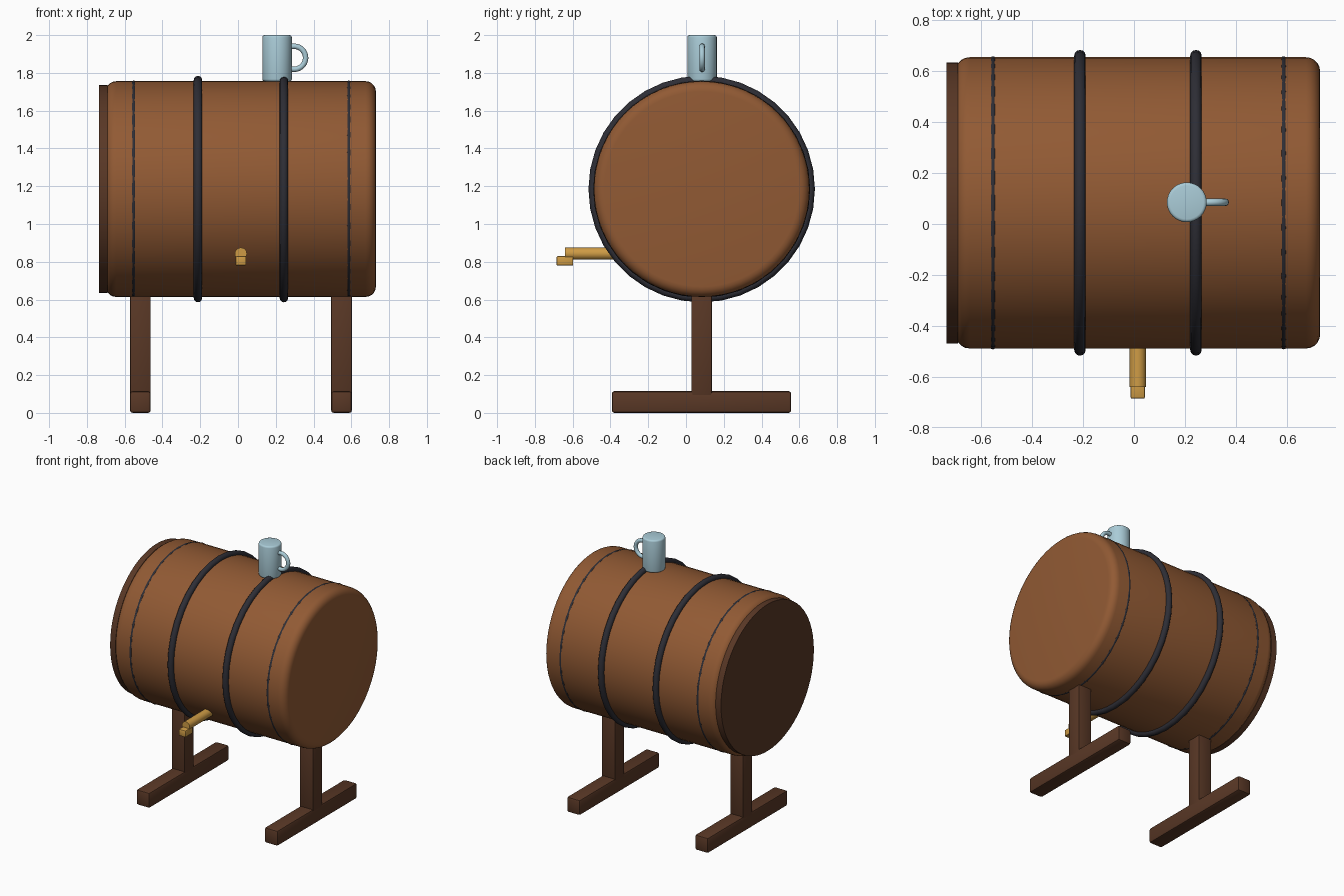
import bpy, math
from mathutils import Vector

if "Cube" in bpy.data.objects:
    bpy.data.objects.remove(bpy.data.objects["Cube"])

AXIS_Y, AXIS_Z = 0.083, 1.185      # barrel axis runs along x


def material(name, rgb):
    m = bpy.data.materials.new(name)
    m.diffuse_color = (*rgb, 1)
    m.use_nodes = True
    m.node_tree.nodes["Principled BSDF"].inputs["Base Color"].default_value = m.diffuse_color
    return m


WOOD = material("warm_wood", (0.285, 0.102, 0.034))
DARK = material("dark_wood", (0.100, 0.039, 0.019))
IRON = material("black_iron", (0.027, 0.027, 0.036))
BRASS = material("brass", (0.62, 0.33, 0.06))
TIN = material("pale_blue_tin", (0.40, 0.60, 0.68))


def finish(name, mat, bevel=0, segments=3, smooth=True):
    ob = bpy.context.object
    ob.name = name
    bpy.ops.object.transform_apply(location=False, rotation=True, scale=True)
    ob.data.materials.append(mat)
    if bevel:
        b = ob.modifiers.new("rounded_edges", 'BEVEL')
        b.width, b.segments = bevel, segments
        b.limit_method, b.angle_limit = 'ANGLE', math.radians(40)
        bpy.ops.object.modifier_apply(modifier=b.name)
    if smooth:
        bpy.ops.object.shade_smooth_by_angle(angle=math.radians(35))
    return ob


def box(name, lo, hi, mat, bevel):
    lo, hi = Vector(lo), Vector(hi)
    bpy.ops.mesh.primitive_cube_add(size=1, location=(lo + hi) / 2)
    bpy.context.object.scale = hi - lo
    return finish(name, mat, bevel, 2)


def cylinder(name, a, b, r, mat, sides, bevel=0, segments=3):
    a, b = Vector(a), Vector(b)
    d = b - a
    bpy.ops.mesh.primitive_cylinder_add(
        vertices=sides, radius=r, depth=d.length, location=(a + b) / 2,
        rotation=d.to_track_quat('Z', 'Y').to_euler())
    return finish(name, mat, bevel, segments)


def ring(name, loc, rot, major, minor, mat, sides, tube=12):
    bpy.ops.mesh.primitive_torus_add(
        major_radius=major, minor_radius=minor, major_segments=sides,
        minor_segments=tube, location=loc, rotation=rot)
    return finish(name, mat)


# Barrel body and back lid
cylinder("barrel", (-0.70, AXIS_Y, AXIS_Z), (0.73, AXIS_Y, AXIS_Z),
         0.571, WOOD, 64, 0.055, 5)
cylinder("barrel_lid", (-0.735, AXIS_Y, AXIS_Z), (-0.69, AXIS_Y, AXIS_Z),
         0.551, DARK, 64)

# Iron hoops: two thick in the middle, two thin near the ends
for i, (x, major, minor) in enumerate([(-0.553, 0.562, 0.0125), (-0.212, 0.577, 0.0225),
                                       (0.243, 0.577, 0.0225), (0.587, 0.562, 0.0125)]):
    ring(f"hoop_{i + 1}", (x, AXIS_Y, AXIS_Z), (0, math.pi / 2, 0),
         major, minor, IRON, 36)

# Stand: a post and a foot at each end
for side, x in (("left", -0.517), ("right", 0.548)):
    box(f"{side}_post", (x - 0.055, 0.028, 0.09), (x + 0.055, 0.138, 0.68), DARK, 0.006)
    box(f"{side}_foot", (x - 0.055, -0.393, 0), (x + 0.055, 0.557, 0.115), DARK, 0.014)

# Tap
cylinder("tap_pipe", (0.015, -0.34, 0.843), (0.015, -0.64, 0.843), 0.032, BRASS, 20)
box("tap_spout", (-0.013, -0.685, 0.78), (0.043, -0.597, 0.83), BRASS, 0.006)

# Mug and handle on top
cylinder("mug", (0.207, 0.085, 1.755), (0.207, 0.085, 2.0), 0.078, TIN, 32, 0.012)
ring("mug_handle", (0.297, 0.085, 1.88), (math.pi / 2, 0, 0), 0.061, 0.0145, TIN, 28)
